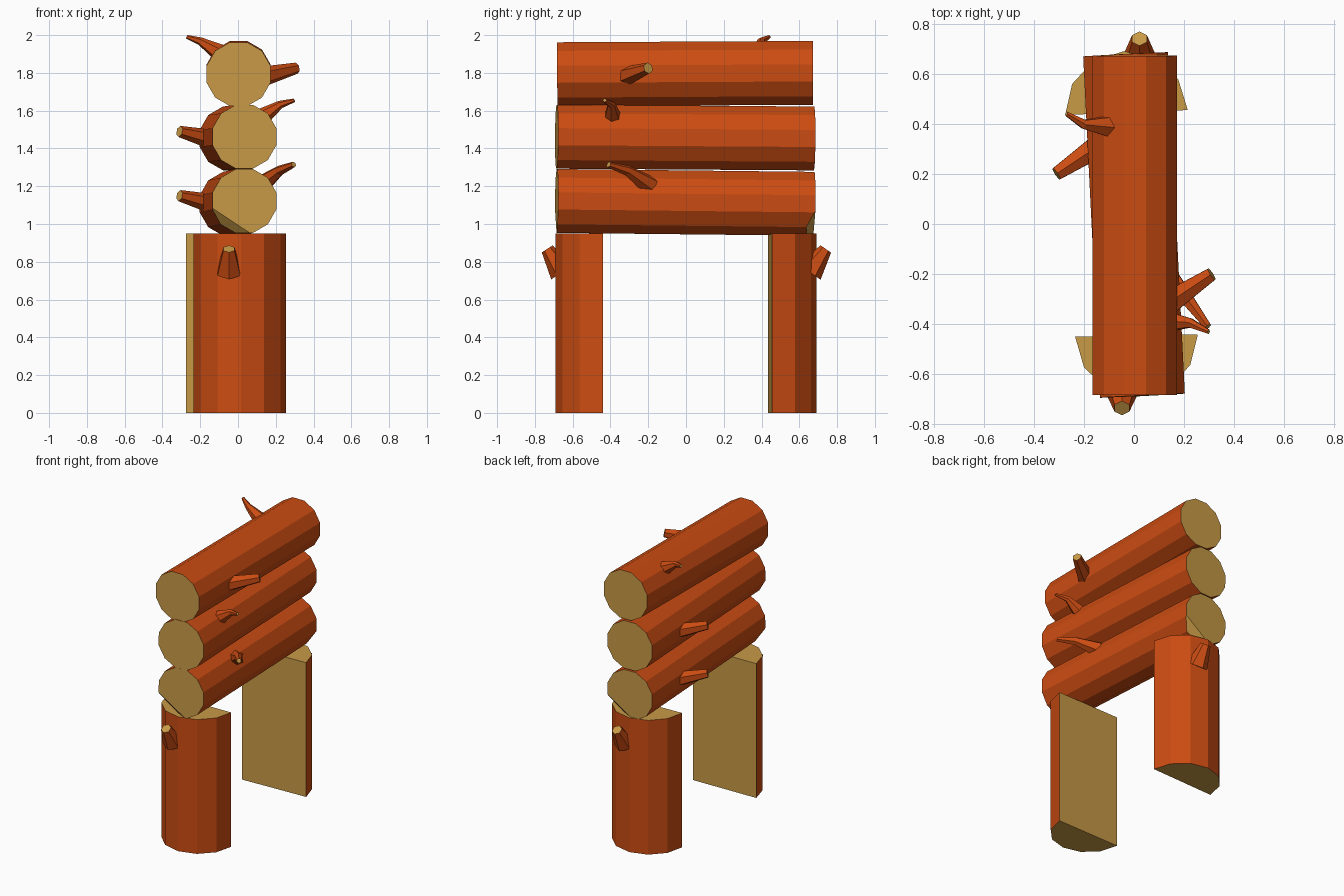
import bpy, bmesh, math
from mathutils import Vector

if "Cube" in bpy.data.objects:
    bpy.data.objects.remove(bpy.data.objects["Cube"])


def material(name, rgb):
    m = bpy.data.materials.new(name)
    m.diffuse_color = (*rgb, 1)
    m.use_nodes = True
    m.node_tree.nodes["Principled BSDF"].inputs["Base Color"].default_value = m.diffuse_color
    return m


BARK = material("bark", (0.60, 0.072, 0.006))
WOOD = material("cut wood", (0.58, 0.325, 0.062))


def finish(name, bm, is_wood):
    """Colour faces bark or cut wood by a rule on the normal."""
    bmesh.ops.recalc_face_normals(bm, faces=bm.faces)
    bm.normal_update()
    for f in bm.faces:
        f.material_index = 1 if is_wood(f.normal) else 0
    me = bpy.data.meshes.new(name)
    bm.to_mesh(me)
    bm.free()
    me.materials.append(BARK)
    me.materials.append(WOOD)
    ob = bpy.data.objects.new(name, me)
    bpy.context.collection.objects.link(ob)


def tube(name, points, radii, sides, chamfers=()):
    """Faceted tapered tube through the points, capped with cut wood."""
    pts = [Vector(p) for p in points]
    d = (pts[-1] - pts[0]).normalized()
    u = d.cross(Vector((0, 0, 1))).normalized()
    v = u.cross(d)
    bm = bmesh.new()
    rings = []
    for p, r in zip(pts, radii):
        angles = [(i + 0.5) * 2 * math.pi / sides for i in range(sides)]
        rings.append([bm.verts.new(p + r * (u * math.cos(a) + v * math.sin(a))) for a in angles])
    for a, b in zip(rings, rings[1:]):
        for i in range(sides):
            j = (i + 1) % sides
            bm.faces.new((a[i], a[j], b[j], b[i]))
    bm.faces.new(rings[0])
    bm.faces.new(rings[-1])
    for co, no in chamfers:
        geom = bm.verts[:] + bm.edges[:] + bm.faces[:]
        bmesh.ops.bisect_plane(bm, geom=geom, plane_co=co, plane_no=no, clear_outer=True)
        bmesh.ops.holes_fill(bm, edges=[e for e in bm.edges if e.is_boundary], sides=0)
    limit = 0.4 if len(pts) == 2 else 0.85
    finish(name, bm, lambda n: abs(n.dot(d)) > limit)


def half_post(name, cx, cy, turn, radius=0.245, height=0.95):
    """Half of a twelve-sided log standing upright, flat side inwards."""
    bm = bmesh.new()
    start = math.pi * (cy < 0) + turn
    vs = [bm.verts.new((cx + radius * math.cos(start + i * math.pi / 6),
                        cy + radius * math.sin(start + i * math.pi / 6), 0)) for i in range(7)]
    face = bm.faces.new(vs)
    ext = bmesh.ops.extrude_face_region(bm, geom=[face], use_keep_orig=True)
    top = [g for g in ext["geom"] if isinstance(g, bmesh.types.BMVert)]
    bmesh.ops.translate(bm, verts=top, vec=(0, 0, height))
    inward = Vector((math.sin(start), -math.cos(start), 0))
    finish(name, bm, lambda n: abs(n.z) > 0.5 or n.dot(inward) > 0.98)


# Upright half-log posts
half_post("front_post", 0.01, -0.445, 0.02)
half_post("back_post", -0.03, 0.445, 0.04)

# Stacked logs; the lowest has a chamfer at each end
R = 0.175
tube("lower_log", [(0.034, -0.685, 1.122), (-0.034, 0.677, 1.107)], [R, R], 12,
     [((-0.13, -0.685, 1.07), Vector((-0.52, -1, -0.85)).normalized()),
      ((0.13, 0.677, 1.055), Vector((0.52, 1, -0.85)).normalized())])
tube("middle_log", [(0.034, -0.685, 1.462), (-0.034, 0.677, 1.453)], [R, R], 12)
tube("upper_log", [(0.003, -0.682, 1.793), (0.003, 0.672, 1.80)], [R, R], 12)

# Short stubs on the posts
tube("front_post_stub", [(-0.048, -0.655, 0.745), (-0.048, -0.735, 0.868)], [0.07, 0.034], 6)
tube("back_post_stub", [(0.022, 0.655, 0.745), (0.022, 0.74, 0.868)], [0.07, 0.034], 6)

# Thick straight stubs on the logs
for name, s, z in (("upper", 1, 1.78), ("middle", -1, 1.445), ("lower", -1, 1.105)):
    tube(name + "_log_thick_stub",
         [(0.13 * s, -0.32 * s, z), (0.31 * s, -0.2 * s, z + 0.045)], [0.054, 0.03], 6)

# Thin bent twigs on the logs
twig_r = [0.05, 0.021, 0.01]
tube("upper_log_twig", [(-0.09, 0.39, 1.90), (-0.2, 0.398, 1.968), (-0.27, 0.44, 1.991)], twig_r, 6)
tube("middle_log_twig", [(0.12, -0.39, 1.56), (0.225, -0.395, 1.633), (0.298, -0.43, 1.655)], twig_r, 6)
tube("lower_log_twig", [(0.115, -0.19, 1.20), (0.22, -0.31, 1.282), (0.295, -0.41, 1.315)],
     [0.055, 0.028, 0.016], 6)
